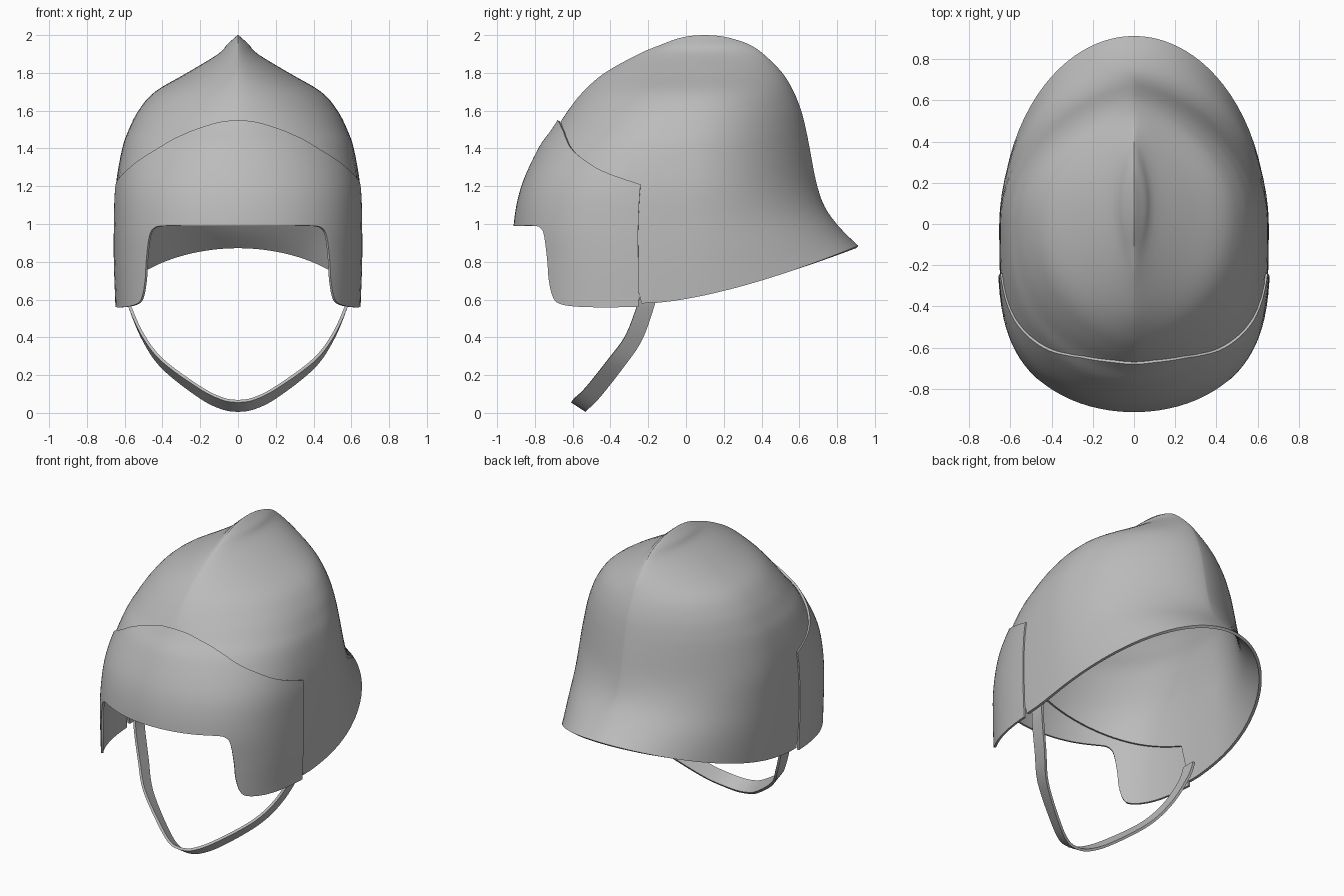
import bpy, bmesh, math
from mathutils import Vector

cube = bpy.data.objects.get("Cube")
if cube:
    bpy.data.objects.remove(cube, do_unlink=True)

steel = bpy.data.materials.new("grey_steel")
steel.use_nodes = True
GREY = (0.5, 0.5, 0.5, 1)
steel.diffuse_color = GREY
steel.node_tree.nodes["Principled BSDF"].inputs["Base Color"].default_value = GREY


def spline(rows, t):
    """Catmull-Rom value of a table of rows at parameter t."""
    last = len(rows) - 1
    k = max(0, min(int(t), last - 1))
    f = t - k
    near = [rows[max(0, min(i, last))] for i in range(k - 1, k + 3)]
    return [b + f * ((c - a) + f * ((2 * a - 5 * b + 4 * c - d) + f * (3 * b - a - 3 * c + d))) / 2
            for a, b, c, d in zip(*near)]


def grid_object(name, grid, closed, thickness):
    """Skin a grid of points, give it thickness and smooth shading."""
    bm = bmesh.new()
    vs = [[bm.verts.new(p) for p in row] for row in grid]
    n = len(grid[0])
    for r in range(len(grid) - 1):
        for i in range(n if closed else n - 1):
            j = (i + 1) % n
            bm.faces.new((vs[r][i], vs[r + 1][i], vs[r + 1][j], vs[r][j]))
    bmesh.ops.remove_doubles(bm, verts=bm.verts, dist=0.0002)
    bmesh.ops.recalc_face_normals(bm, faces=bm.faces)
    # all parts face away from the middle of the helmet
    middle = Vector((0, 0, 0.9))
    if sum(f.normal.dot(f.calc_center_median() - middle) * f.calc_area() for f in bm.faces) < 0:
        bmesh.ops.reverse_faces(bm, faces=bm.faces)
    mesh = bpy.data.meshes.new(name)
    bm.to_mesh(mesh)
    bm.free()
    mesh.materials.append(steel)
    ob = bpy.data.objects.new(name, mesh)
    bpy.context.collection.objects.link(ob)
    solid = ob.modifiers.new("thickness", 'SOLIDIFY')
    solid.thickness = thickness
    solid.offset = -1
    bpy.ops.object.select_all(action='DESELECT')
    ob.select_set(True)
    bpy.context.view_layer.objects.active = ob
    bpy.ops.object.modifier_apply(modifier=solid.name)
    bpy.ops.object.shade_smooth_by_angle(angle=math.radians(40))


# Level outlines: side z, back z, centre y, front y, back y, half width,
# front pointedness and squareness, back pointedness
LEVELS = [
    (2.0, 2.0, .1, .09, .11, .0, .8, 2, .8),
    (1.995, 1.995, .1, .02, .18, .008, .8, 2, .8),
    (1.98, 1.98, .1, -.05, .25, .025, .78, 2, .8),
    (1.95, 1.95, .1, -.13, .335, .058, .75, 2, .78),
    (1.9, 1.9, .09, -.25, .41, .105, .72, 2, .75),
    (1.8, 1.8, .08, -.43, .51, .27, .68, 2.1, .72),
    (1.7, 1.7, .06, -.545, .57, .44, .64, 2.2, .7),
    (1.6, 1.6, .04, -.625, .61, .527, .6, 2.3, .69),
    (1.5, 1.5, .02, -.69, .635, .578, .56, 2.5, .68),
    (1.4, 1.4, 0, -.76, .655, .613, .53, 2.7, .68),
    (1.2, 1.22, 0, -.85, .69, .647, .5, 3.2, .68),
    (1.0, 1.09, 0, -.89, .735, .653, .5, 3.5, .6),
    (.8, .98, 0, -.89, .815, .653, .5, 3.6, .53),
    (.58, .885, 0, -.89, .912, .645, .5, 3.6, .5),
]


def level_at(z):
    lo, hi = 0, len(LEVELS) - 1
    for _ in range(24):
        mid = (lo + hi) / 2
        lo, hi = (mid, hi) if spline(LEVELS, mid)[0] > z else (lo, mid)
    return spline(LEVELS, lo)


def outline(level, a, grow=0, z=None):
    """Point on a level; a runs from 0 (front) through pi/2 (left) to pi (back)."""
    zs, zb, c, yf, yb, w, pf, square, pb = level
    u = math.cos(a)
    if u > 0:
        y = c - u * (c - yf + grow)
        x = (1 - u ** square) ** pf
    else:
        y = c - u * (yb - c)
        x = (1 - u * u) ** pb
    if z is None:
        z = zs + (zb - zs) * max(0, (y + .2) / (yb + .2)) ** 1.5
    return Vector(((w + grow * 0.35) * x, y, z))


def mirrored(p):
    return Vector((-p.x, p.y, p.z))


# Skull: crested bowl with a flared neck guard; its lower edge rises at the face
Q, SUB, CUT = 24, 4, 1.28
angles = [math.pi / 2 * (i / Q) ** 1.4 for i in range(Q + 1)]
angles += [math.pi - a for a in reversed(angles[:-1])]
rings = []
for r in range((len(LEVELS) - 1) * SUB + 1):
    level = spline(LEVELS, r / SUB)
    half = []
    for a in angles:
        if a < CUT and level[0] < 1.4:
            edge = 1.2 - 0.36 * a / CUT
            z = 1.4 - (1.4 - level[0]) * (1.4 - edge) / (1.4 - LEVELS[-1][0])
            half.append(outline(level_at(z), a, 0, z))
        else:
            half.append(outline(level, a))
    rings.append(half + [mirrored(p) for p in reversed(half[1:-1])])
grid_object("helmet_skull", rings, True, 0.018)

# Visor: brow plate with cheek guards, as matching top and bottom edges (angle, z)
TOP = [(0, 1.55), (.2, 1.54), (.4, 1.5), (.5, 1.47), (.56, 1.45), (.62, 1.425),
       (.68, 1.4), (.76, 1.37), (.86, 1.335), (1.02, 1.28), (1.29, 1.21)]
BOTTOM = [(0, .99), (.25, .99), (.5, .99), (.575, .975), (.61, .93), (.635, .8),
          (.65, .7), (.69, .61), (.76, .575), (.95, .56), (1.29, .56)]
ROWS = 20
columns = []
for s in range((len(TOP) - 1) * 5 + 1):
    t, b = spline(TOP, s / 5), spline(BOTTOM, s / 5)
    column = []
    for r in range(ROWS + 1):
        a, z = (p + (q - p) * r / ROWS for p, q in zip(t, b))
        column.append(outline(level_at(z), a, 0.022, z))
    columns.append(column)
visor = [[mirrored(p) for p in col] for col in reversed(columns[1:])] + columns
grid_object("visor", visor, False, 0.014)

# Chin strap: flat band hanging from both sides, x, y, z and its sideways lean
STRAP = [(.6, -.19, .66, 0), (.58, -.215, .56, 0), (.505, -.28, .39, .2), (.4, -.38, .25, .45),
         (.2, -.5, .1, .65), (.08, -.56, .042, .65), (0, -.57, .03, .65)]
band = []
for s in range((len(STRAP) - 1) * 6 + 1):
    x, y, z, lean = spline(STRAP, s / 6)
    side = Vector((0, 1, -lean)).normalized() * 0.046
    band.append([Vector((x, y, z)) + side, Vector((x, y, z)) - side])
band += [[mirrored(p) for p in pair] for pair in reversed(band[:-1])]
grid_object("chin_strap", band, False, 0.016)
